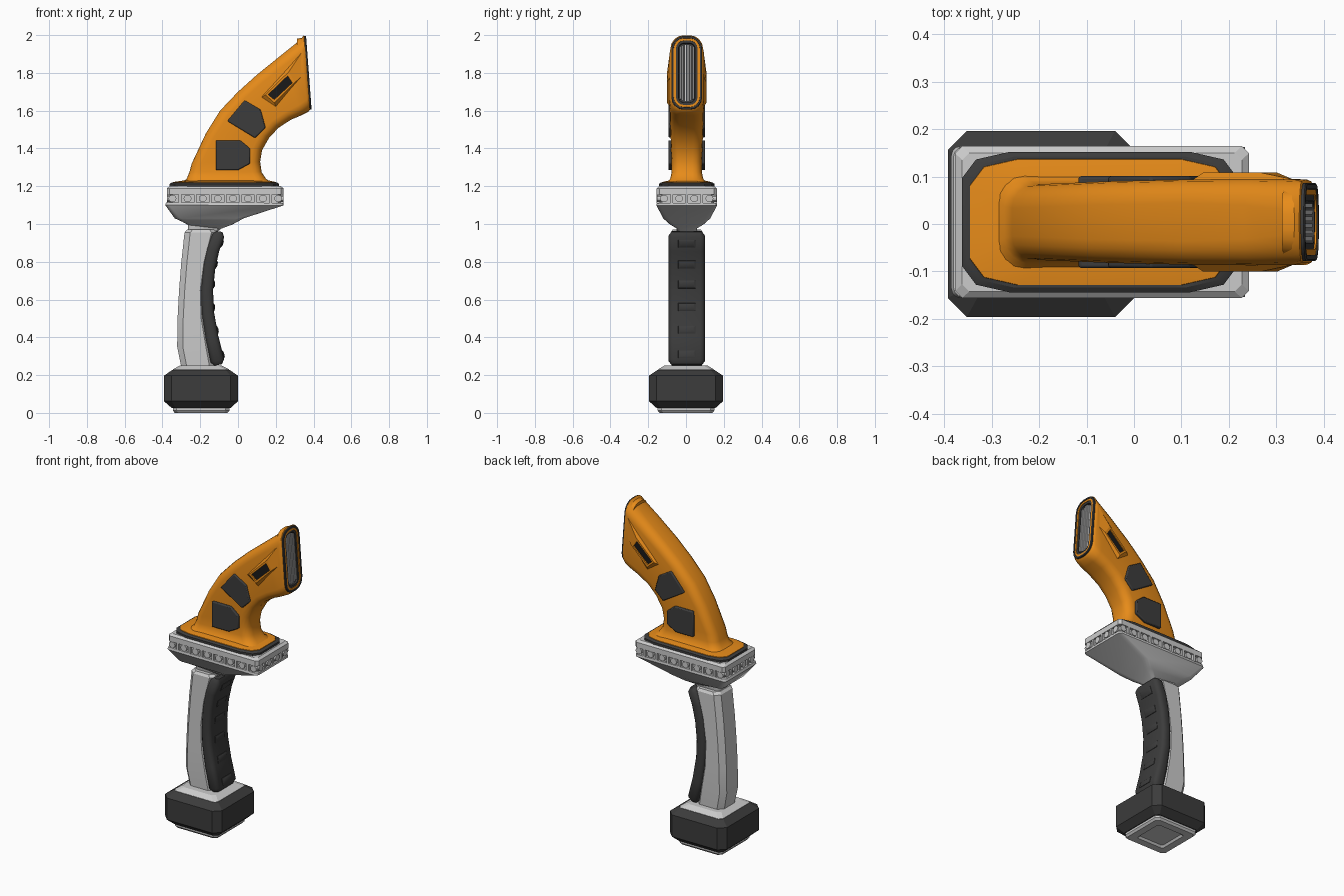
import bpy, bmesh, math
from mathutils import Vector as V

if "Cube" in bpy.data.objects:
    bpy.data.objects.remove(bpy.data.objects["Cube"])

def material(name, c):
    m = bpy.data.materials.new(name)
    m.diffuse_color = (*c, 1)
    m.use_nodes = True
    m.node_tree.nodes["Principled BSDF"].inputs["Base Color"].default_value = m.diffuse_color
    return m

ORANGE = material("orange_plastic", (0.8, 0.26, 0.01))
DARK = material("dark_rubber", (0.045, 0.045, 0.045))
BLACK = material("black_vent", (0.01, 0.01, 0.01))
CY = 0.004  # upper half sits a hair behind the battery's centre

def ring(a, b, w, r=0.03, seg=1, cy=CY):
    """Rounded rectangle spanning a..b in xz and +-w in y; r is a radius or (along, across)."""
    rx, ry = r if isinstance(r, tuple) else (r, r)
    a, b = V((a[0], cy, a[1])), V((b[0], cy, b[1]))
    L, d = (b - a).length, (b - a).normalized()
    pts = []
    for k, (u, v) in enumerate([(L - rx, w - ry), (rx, w - ry), (rx, ry - w), (L - rx, ry - w)]):
        for i in range(seg + 1):
            t = math.pi / 2 * (k + i / seg)
            pts.append(a + d * (u + rx * math.cos(t)) + V((0, v + ry * math.sin(t), 0)))
    return pts

def flat(x0, x1, z, w, r=0.03, seg=1, cy=CY):
    return ring((x0, z), (x1, z), w, r, seg, cy)

def loft(name, rings, mat=None, closed=False, angle=30, bevel=0):
    bm = bmesh.new()
    vs = [[bm.verts.new(p) for p in r] for r in rings]
    n = len(vs[0])
    for p, q in zip(vs, vs[1:] + ([vs[0]] if closed else [])):
        for i in range(n):
            bm.faces.new((p[i], p[(i + 1) % n], q[(i + 1) % n], q[i]))
    if not closed:
        bm.faces.new(vs[0])
        bm.faces.new(vs[-1])
    bmesh.ops.recalc_face_normals(bm, faces=bm.faces)
    me = bpy.data.meshes.new(name)
    bm.to_mesh(me)
    bm.free()
    ob = bpy.data.objects.new(name, me)
    bpy.context.collection.objects.link(ob)
    if mat:
        me.materials.append(mat)
    if bevel:
        mod = ob.modifiers.new("bevel", "BEVEL")
        mod.width, mod.segments = bevel, 2
    bpy.ops.object.select_all(action="DESELECT")
    ob.select_set(True)
    bpy.context.view_layer.objects.active = ob
    bpy.ops.object.shade_smooth_by_angle(angle=math.radians(angle))
    return ob

def outline(pts, y):
    return [V((x, CY + y, z)) for x, z in pts]

# Battery pack: bottom plate with stepped recess, dark body, light cap
loft("battery_bottom_plate", [flat(-.28, -.11, .012, .085, .01, 1, 0), flat(-.29, -.10, 0, .095, .01, 1, 0),
     flat(-.335, -.055, 0, .14, .02, 1, 0), flat(-.345, -.045, .012, .15, .02, 1, 0),
     flat(-.345, -.045, .035, .15, .02, 1, 0)])
loft("battery_body", [flat(-.35, -.04, .025, .155, .02, 1, 0), flat(-.392, 0, .062, .196, .04, 1, 0),
     flat(-.392, 0, .197, .196, .04, 1, 0), flat(-.347, -.045, .228, .15, .02, 1, 0)], DARK, angle=15)
loft("battery_cap", [flat(-.345, -.047, .22, .148, .02, 1, 0), flat(-.345, -.047, .23, .148, .02, 1, 0),
     flat(-.31, -.085, .25, .115, .02, 1, 0)], angle=15)

# Handle shell
loft("handle", [ring(a, b, w, .03) for a, b, w in [
    ((-.30, .24), (-.12, .24), .08), ((-.322, .35), (-.14, .35), .085), ((-.32, .5), (-.165, .5), .085),
    ((-.312, .65), (-.17, .65), .085), ((-.30, .8), (-.15, .8), .085), ((-.283, .955), (-.11, .955), .085),
    ((-.27, .97), (-.12, .97), .075)]])

# Rubber grip with ribs
GRIP = [((-.145, .268), (-.073, .285)), ((-.172, .39), (-.105, .41)), ((-.193, .53), (-.128, .54)),
        ((-.197, .65), (-.132, .65)), ((-.187, .77), (-.121, .76)), ((-.168, .87), (-.10, .855)),
        ((-.138, .945), (-.073, .93))]
loft("grip", [ring((-.125, .25), (-.085, .258), .08, .015, 3)]
     + [ring(a, b, .096, .025, 3) for a, b in GRIP]
     + [ring((-.115, .963), (-.083, .958), .08, .015, 3)], DARK, angle=50)
for z in (.31, .44, .56, .68, .785, .895):
    for (_, p), (_, q) in zip(GRIP, GRIP[1:]):
        if p[1] <= z <= q[1]:
            s = (q[0] - p[0]) / (q[1] - p[1])
            x = p[0] + s * (z - p[1])
            loft("grip_rib", [[V((x + dx + s * dz, CY + y, z + dz)) for y, dz in
                 ((-h, -k), (h, -k), (h, k), (-h, k))]
                 for dx, h, k in ((-.01, .05, .024), (.002, .045, .02), (.007, .035, .01))], DARK)

# Collar pan flowing from the neck up to the rim
loft("collar_pan", [ring(a, b, w, r, 3) for a, b, w, r in [
    ((-.265, .95), (-.13, .94), .05, .02), ((-.265, .995), (-.09, .975), .055, .02),
    ((-.295, 1.012), (-.03, .997), .09, .03), ((-.335, 1.03), (.03, 1.03), .125, .03),
    ((-.385, 1.10), (.24, 1.098), .16, .02), ((-.38, 1.115), (.24, 1.112), .158, .02)]])

# Recessed band, studs and bars all round, then the rim slab
loft("collar_band", [flat(-.362, .228, z, .145, .015) for z in (1.10, 1.165)])

def peg(name, x, y, along_x, half, mat=None, n=12):
    prof = [(half * math.cos(2 * math.pi * i / n), .019 * math.sin(2 * math.pi * i / n)) for i in range(n)]
    if half < .01:
        prof = [(-half, -.024), (half, -.024), (half, .024), (-half, .024)]
    loft(name, [[V((x + e, CY + y + u, 1.135 + z)) if along_x else V((x + u, CY + y + e, 1.135 + z))
                 for u, z in prof] for e in (-.012, .012)], mat)

for side in (-1, 1):
    for i in range(8):
        peg("band_stud", -.347 + i * .08, side * .146, False, .021)
        if i < 7:
            peg("band_bar", -.307 + i * .08, side * .148, False, .007)
    x = -.067 + side * .296
    for i in range(4):
        peg("band_stud", x, -.12 + i * .08, True, .021)
        if i < 3:
            peg("band_bar", x, -.08 + i * .08, True, .007)
loft("collar_rim", [flat(-.377, .242, 1.155, .16, .015), flat(-.377, .242, 1.188, .16, .015),
                    flat(-.362, .227, 1.2, .146, .015)], angle=15)

# Dark gasket and orange foot
loft("gasket", [flat(-.362, .218, 1.19, .148, (.1, .055), 2), flat(-.362, .218, 1.212, .148, (.1, .055), 2),
                flat(-.352, .208, 1.219, .138, (.1, .055), 2)], DARK)
loft("orange_foot", [flat(-.35, .205, 1.195, .137, (.1, .055), 2), flat(-.345, .2, 1.222, .132, (.1, .055), 2),
                     flat(-.29, .165, 1.23, .095, (.1, .055), 2)], ORANGE)

# Nozzle mouth frame: rings set in from the end edge and pushed along its normal
TOP, BOT = V((.36, 2.0)), V((.39, 1.602))
D = (BOT - TOP).normalized()
N = V((-D.y, D.x))
def mouth(inset, off):
    a, b = TOP + D * inset + N * off, BOT - D * inset + N * off
    return ring(a, b, .086 - inset, max(.07 - inset, .015), 4)

# Curved nozzle
loft("nozzle", [ring(a, b, w, r, 4) for a, b, w, r in [
    ((-.31, 1.215), (.19, 1.215), .11, .06), ((-.273, 1.237), (.15, 1.237), .088, .055),
    ((-.257, 1.275), (.125, 1.275), .08, .05), ((-.245, 1.32), (.117, 1.33), .08, .05),
    ((-.17, 1.48), (.127, 1.39), .083, .05), ((-.095, 1.6), (.165, 1.457), .086, .05),
    ((0, 1.70), (.215, 1.51), .088, .05), ((.1, 1.79), (.28, 1.552), .09, .05),
    ((.23, 1.895), (.335, 1.575), .091, .055), ((.33, 1.975), (.37, 1.592), .09, .065)]]
    + [mouth(0, -.012), mouth(.01, -.005), mouth(.016, -.05)], ORANGE, angle=40)
loft("mouth_seal", [mouth(.004, -.015), mouth(.004, -.003), mouth(.007, 0), mouth(.016, 0), mouth(.018, -.015)],
     DARK, True)
loft("mouth_ring", [mouth(.017, -.03), mouth(.017, -.003), mouth(.029, -.003), mouth(.03, -.03)], ORANGE, True)
loft("mouth_liner", [mouth(.028, -.03), mouth(.028, -.007), mouth(.042, -.007), mouth(.044, -.03)], DARK)

# Light vertical filter fins
for i in range(6):
    y = CY - .035 + i * .014
    e = .045 + .006 * abs(i - 2.5)
    ends = [TOP + D * e, BOT - D * e]
    loft("filter_fin", [[V(((p + N * o).x, y + s, (p + N * o).y)) for s, o in
         ((-.0045, -.035), (.0045, -.035), (.0045, -.01), (-.0045, -.01))] for p in ends])

# Side pads and framed vents on both sides
PADS = [[(-.117, 1.443), (.012, 1.443), (.064, 1.40), (.064, 1.32), (0, 1.285), (-.117, 1.285)],
        [(-.057, 1.545), (.035, 1.655), (.12, 1.605), (.146, 1.51), (.09, 1.455)]]
FRAME = [(.125, 1.672), (.335, 1.905), (.335, 1.78), (.2, 1.622)]
MID = [(.145, 1.684), (.268, 1.805), (.302, 1.75), (.193, 1.641)]
SLOT = [(.16, 1.685), (.263, 1.784), (.287, 1.747), (.192, 1.659)]
for s in (-1, 1):
    for p in PADS:
        loft("side_pad", [outline(p, s * .06), outline(p, s * .097)], DARK, bevel=.006)
    loft("vent_frame", [outline(FRAME, s * .08), outline(FRAME, s * .09), outline(MID, s * .104),
                        outline(SLOT, s * .104), outline(SLOT, s * .094)], ORANGE, angle=10)
    loft("vent_slot", [outline(SLOT, s * .085), outline(SLOT, s * .096)], BLACK)
